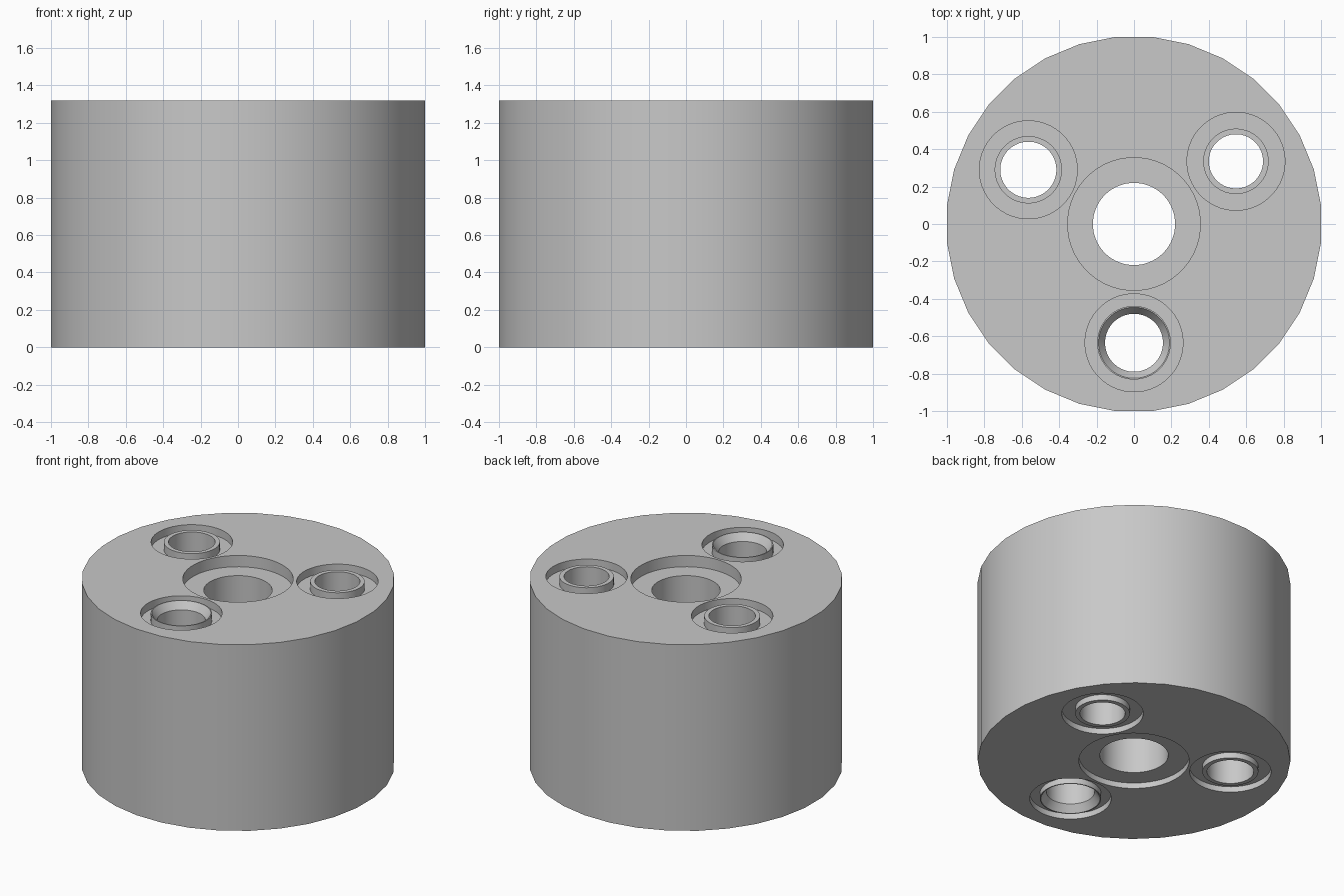
import bpy, bmesh
from math import pi, cos, sin, radians

if "Cube" in bpy.data.objects:
    bpy.data.objects.remove(bpy.data.objects["Cube"], do_unlink=True)

HEIGHT = 1.32
OVER = 0.1          # how far cutters reach past the end faces

grey = bpy.data.materials.new("plain grey")
grey.use_nodes = True
colour = (0.58, 0.58, 0.58, 1)
grey.diffuse_color = colour
grey.node_tree.nodes["Principled BSDF"].inputs["Base Color"].default_value = colour


def lathe(name, profile, sides, centre=(0, 0), closed=False):
    """Revolve (radius, z) points; closed makes a ring, open gets end caps."""
    bm = bmesh.new()
    rings = []
    for r, z in profile:
        angles = [2 * pi * (i + 0.5) / sides for i in range(sides)]
        rings.append([bm.verts.new((r * cos(a), r * sin(a), z)) for a in angles])
    pairs = list(zip(rings, rings[1:]))
    if closed:
        pairs.append((rings[-1], rings[0]))
    else:
        bm.faces.new(rings[0])
        bm.faces.new(rings[-1])
    for low, high in pairs:
        for i in range(sides):
            j = (i + 1) % sides
            bm.faces.new((low[i], low[j], high[j], high[i]))
    bmesh.ops.recalc_face_normals(bm, faces=bm.faces)
    mesh = bpy.data.meshes.new(name)
    bm.to_mesh(mesh)
    bm.free()
    mesh.materials.append(grey)
    obj = bpy.data.objects.new(name, mesh)
    obj.location = (*centre, 0)
    bpy.context.collection.objects.link(obj)
    return obj


def bore(name, radius, top, bottom, centre=(0, 0), flare=False):
    """Through hole widened at both ends; top and bottom are (radius, depth)."""
    (rt, dt), (rb, db) = top, bottom
    points = [(rb, -OVER), (rb, 0 if flare else db), (radius, db),
              (radius, HEIGHT - dt), (rt, HEIGHT if flare else HEIGHT - dt),
              (rt, HEIGHT + OVER)]
    return lathe(name, points, 48, centre)


def groove(name, inner, outer, z0, z1, centre):
    """Ring-shaped recess that leaves a collar standing around a hole."""
    points = [(inner, z0), (outer, z0), (outer, z1), (inner, z1)]
    return lathe(name, points, 48, centre, closed=True)


# Round body
body = lathe("body", [(1 / cos(pi / 32), 0), (1 / cos(pi / 32), HEIGHT)], 32)

# Central hole with counterbores
cutters = [bore("centre_bore", 0.22, (0.355, 0.08), (0.355, 0.04))]

# Three collared holes: centre, hole radius, collar radius, flared mouth
holes = [((-0.565, 0.29), 0.15, 0.18, False),
         ((0.545, 0.335), 0.145, 0.175, False),
         ((0, -0.635), 0.155, 0.197, True)]
for centre, radius, collar, flared in holes:
    if flared:
        mouth = (collar - 0.007, 0.05)
        cutters.append(bore("flared_hole", radius, mouth, mouth, centre, True))
    else:
        ends = [(radius, -OVER), (radius, HEIGHT + OVER)]
        cutters.append(lathe("straight_hole", ends, 48, centre))
    cutters.append(groove("top_groove", collar, 0.262, HEIGHT - 0.055, HEIGHT + OVER, centre))
    cutters.append(groove("bottom_groove", collar, 0.262, -OVER, 0.04, centre))

# Cut everything out of the body
bpy.ops.object.select_all(action="DESELECT")
body.select_set(True)
bpy.context.view_layer.objects.active = body
for cutter in cutters:
    cutter.hide_render = True
    cut = body.modifiers.new(cutter.name, "BOOLEAN")
    cut.operation = "DIFFERENCE"
    cut.solver = "EXACT"
    cut.object = cutter
    bpy.ops.object.modifier_apply(modifier=cut.name)
    bpy.data.objects.remove(cutter, do_unlink=True)

bpy.ops.object.shade_smooth_by_angle(angle=radians(30))
